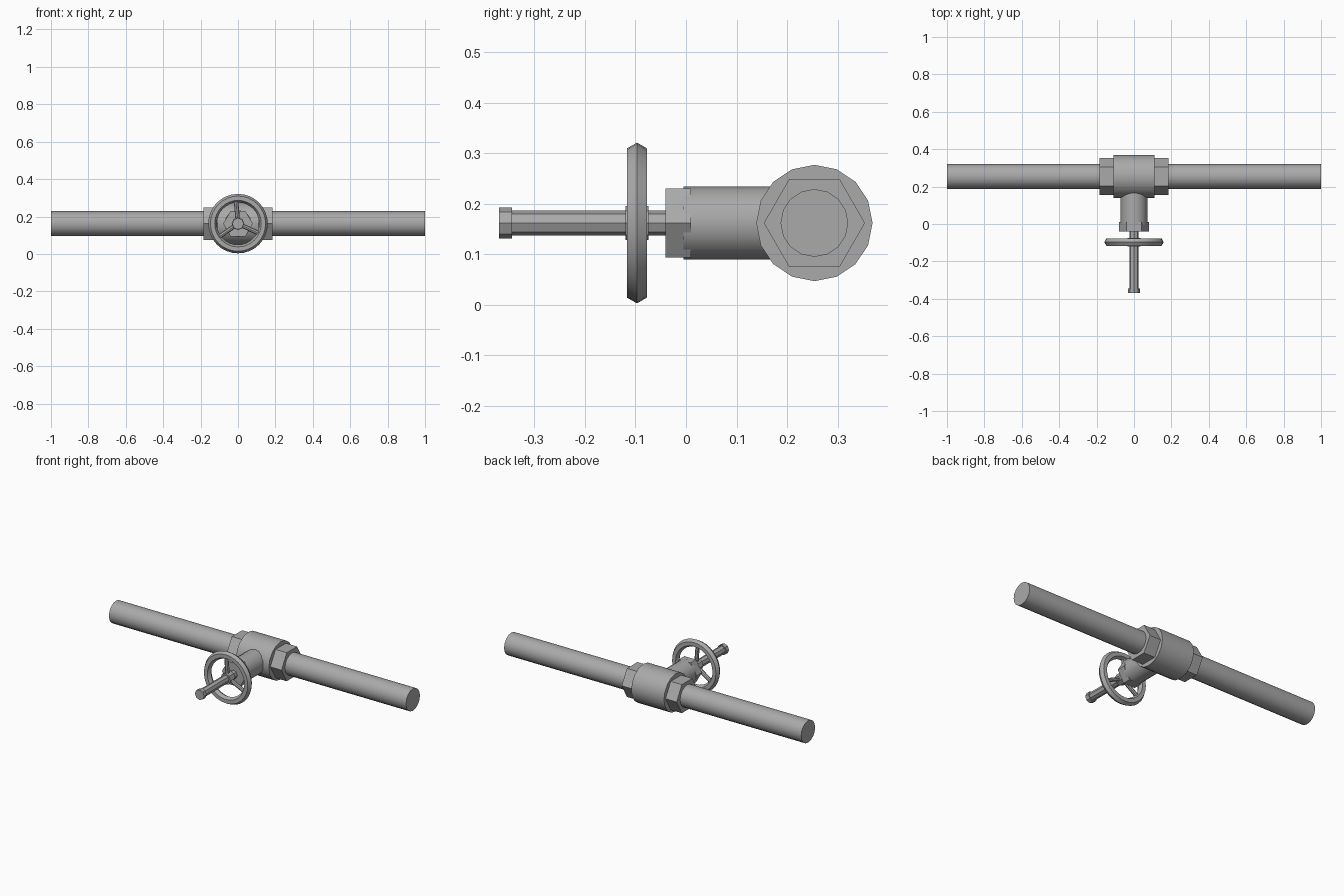
import bpy, bmesh, math
from mathutils import Vector, Matrix

cube = bpy.data.objects.get("Cube")
if cube:
    bpy.data.objects.remove(cube)

AXIS_Z, PIPE_Y, WHEEL_Y = 0.162, 0.254, -0.097

grey = bpy.data.materials.new("steel_grey")
grey.use_nodes = True
colour = (0.4, 0.4, 0.4, 1)
grey.diffuse_color = colour
grey.node_tree.nodes["Principled BSDF"].inputs["Base Color"].default_value = colour


def finish(name, bm):
    """Turn a bmesh into a shaded object."""
    bmesh.ops.recalc_face_normals(bm, faces=bm.faces)
    mesh = bpy.data.meshes.new(name)
    bm.to_mesh(mesh)
    bm.free()
    mesh.materials.append(grey)
    obj = bpy.data.objects.new(name, mesh)
    bpy.context.collection.objects.link(obj)
    bpy.ops.object.select_all(action='DESELECT')
    obj.select_set(True)
    bpy.context.view_layer.objects.active = obj
    bpy.ops.object.shade_smooth_by_angle(angle=math.radians(30))
    return obj


def rod(name, start, end, radius, sides):
    """Closed cylinder between two points."""
    start, end = Vector(start), Vector(end)
    direction = end - start
    turn = direction.to_track_quat('Z', 'Y').to_matrix().to_4x4()
    bm = bmesh.new()
    bmesh.ops.create_cone(bm, cap_ends=True, segments=sides, radius1=radius, radius2=radius,
                          depth=direction.length,
                          matrix=Matrix.Translation((start + end) / 2) @ turn)
    return finish(name, bm)


def prism(bm, points, y0, y1):
    """Extrude an (x, z) outline along y."""
    face = bm.faces.new([bm.verts.new((x, y0, AXIS_Z + z)) for x, z in points])
    new = bmesh.ops.extrude_face_region(bm, geom=[face])["geom"]
    bmesh.ops.translate(bm, vec=(0, y1 - y0, 0),
                        verts=[v for v in new if isinstance(v, bmesh.types.BMVert)])


def polar(radius, degrees):
    a = math.radians(degrees)
    return Vector((radius * math.cos(a), radius * math.sin(a)))


# Valve body with a pipe and a hexagonal nut on each side
rod("valve_body", (-0.11, PIPE_Y, AXIS_Z), (0.11, PIPE_Y, AXIS_Z), 0.115, 16)
for side, sign in (("left", 1), ("right", -1)):
    rod(side + "_pipe", (sign * 0.1, PIPE_Y, AXIS_Z), (sign, PIPE_Y, AXIS_Z), 0.067, 16)
    bm = bmesh.new()
    ring = [polar(0.1, 60 * i) for i in range(6)]
    face = bm.faces.new([bm.verts.new((sign * 0.105, PIPE_Y + p.x, AXIS_Z + p.y)) for p in ring])
    new = bmesh.ops.extrude_face_region(bm, geom=[face])["geom"]
    bmesh.ops.translate(bm, vec=(sign * 0.08, 0, 0),
                        verts=[v for v in new if isinstance(v, bmesh.types.BMVert)])
    finish(side + "_nut", bm)

# Bonnet branching to the front
rod("bonnet", (0, -0.005, AXIS_Z), (0, 0.2, AXIS_Z), 0.072, 16)

# Hexagonal cap with a notch in the middle of each side
bm = bmesh.new()
corners = [polar(0.079, 60 * i) for i in range(6)]
prism(bm, corners, -0.041, -0.005)
for i, corner in enumerate(corners):
    before = corner.lerp(corners[i - 1], 0.34)
    after = corner.lerp(corners[(i + 1) % 6], 0.34)
    prism(bm, [before, corner, after, after * 0.75, before * 0.75], -0.005, 0.01)
finish("bonnet_cap", bm)

# Stem and its end stop
rod("stem", (0, -0.36, AXIS_Z), (0, -0.03, AXIS_Z), 0.025, 8)
rod("stem_end", (0, -0.37, AXIS_Z), (0, -0.344, AXIS_Z), 0.031, 8)

# Handwheel: hub, spokes and a rim of hexagonal section
rod("wheel_hub", (0, -0.12, AXIS_Z), (0, -0.074, AXIS_Z), 0.034, 8)
for i in range(3):
    tip = polar(0.13, 95 + 120 * i)
    rod(f"wheel_spoke_{i + 1}", (0, WHEEL_Y, AXIS_Z), (tip.x, WHEEL_Y, AXIS_Z + tip.y), 0.012, 8)

bm = bmesh.new()
section = [polar(0.023, 60 * i) for i in range(6)]
verts = [bm.verts.new((0.136 + p.x, p.y, 0)) for p in section]
edges = [bm.edges.new((verts[i - 1], verts[i])) for i in range(6)]
bmesh.ops.spin(bm, geom=verts + edges, cent=(0, 0, 0), axis=(0, 1, 0),
               angle=math.tau, steps=32, use_merge=True)
bmesh.ops.remove_doubles(bm, verts=bm.verts, dist=0.0005)
bmesh.ops.translate(bm, vec=(0, WHEEL_Y, AXIS_Z), verts=bm.verts)
finish("wheel_rim", bm)
